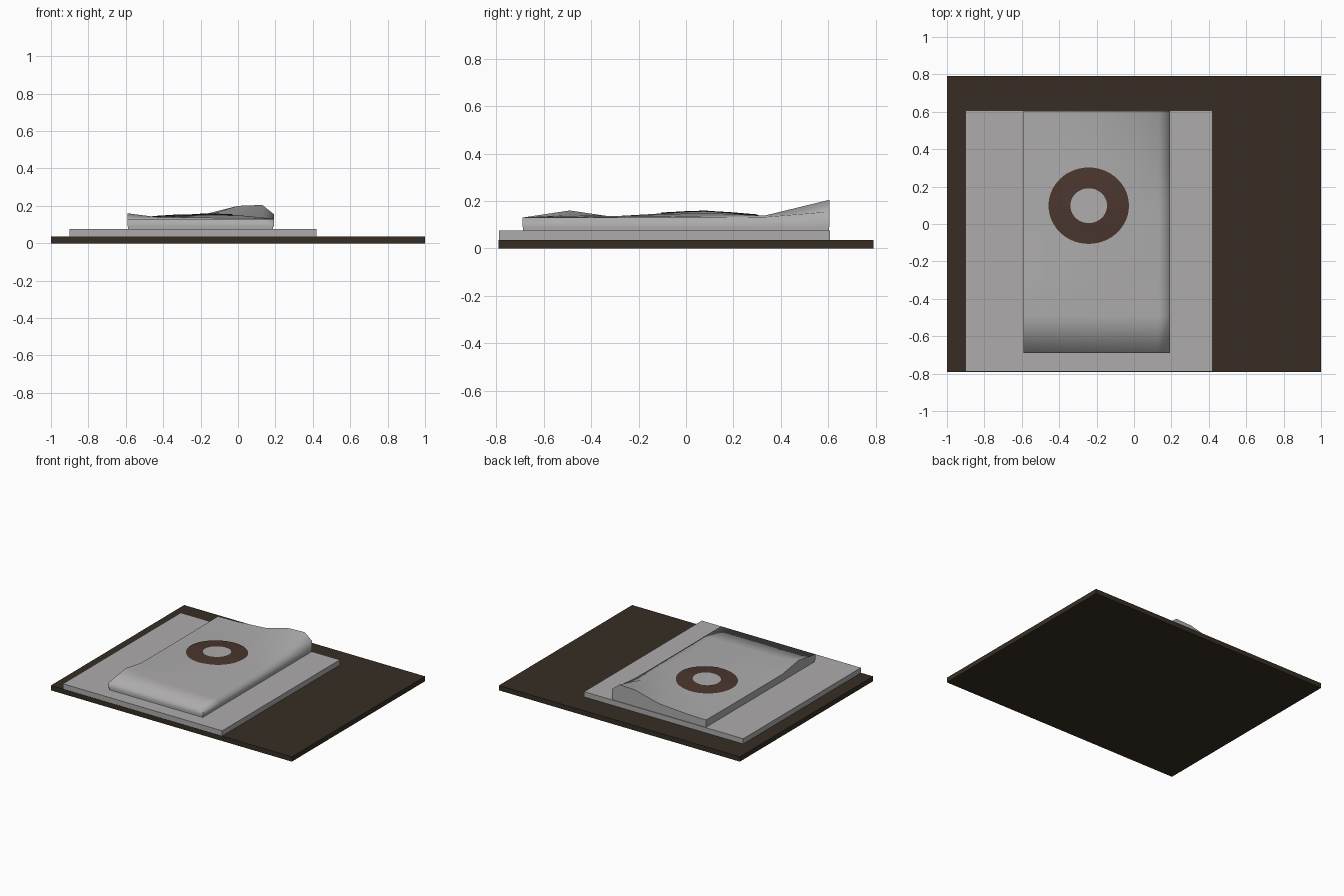
import bpy, bmesh, math

if "Cube" in bpy.data.objects:
    bpy.data.objects.remove(bpy.data.objects["Cube"])


def material(name, rgb):
    m = bpy.data.materials.new(name)
    m.diffuse_color = (*rgb, 1)
    m.use_nodes = True
    m.node_tree.nodes["Principled BSDF"].inputs["Base Color"].default_value = m.diffuse_color
    return m


WOOD = material("dark_brown_board", (0.038, 0.027, 0.017))
PAPER = material("grey_paper", (0.42, 0.41, 0.41))
STAIN = material("brown_stain", (0.070, 0.037, 0.027))


def finish(name, bm, mat):
    bmesh.ops.recalc_face_normals(bm, faces=bm.faces)
    me = bpy.data.meshes.new(name)
    bm.to_mesh(me)
    bm.free()
    me.materials.append(mat)
    ob = bpy.data.objects.new(name, me)
    bpy.context.collection.objects.link(ob)
    return ob


def box(name, x0, x1, y0, y1, z0, z1, mat):
    bm = bmesh.new()
    bmesh.ops.create_cube(bm, size=1)
    for v in bm.verts:
        v.co = (x1 if v.co.x > 0 else x0, y1 if v.co.y > 0 else y0,
                z1 if v.co.z > 0 else z0)
    return finish(name, bm, mat)


# Board, wide sheet and lower pages
box("board", -1, 1, -0.79, 0.79, 0, 0.036, WOOD)
box("wide_sheet", -0.90, 0.42, -0.788, 0.607, 0.036, 0.075, PAPER)
box("lower_pages", -0.587, 0.188, -0.687, 0.602, 0.075, 0.092, PAPER)

# Wavy top page: coarse grid of heights, rows run front to back
XS = [-0.59, -0.45, -0.20, 0.0, 0.13, 0.192]
YS = [-0.69, -0.49, -0.30, 0.08, 0.33, 0.605]
HEIGHTS = [
    [.130, .130, .130, .130, .130, .130],
    [.160, .142, .137, .135, .133, .131],
    [.130, .132, .136, .136, .133, .130],
    [.130, .142, .158, .150, .137, .130],
    [.130, .132, .137, .138, .138, .132],
    [.132, .134, .150, .200, .205, .155],
]
BOTTOM = 0.090


def height(x, y):
    i = max(k for k in range(5) if XS[k] <= x)
    j = max(k for k in range(5) if YS[k] <= y)
    u = (x - XS[i]) / (XS[i + 1] - XS[i])
    w = (y - YS[j]) / (YS[j + 1] - YS[j])
    a = HEIGHTS[j][i] * (1 - u) + HEIGHTS[j][i + 1] * u
    b = HEIGHTS[j + 1][i] * (1 - u) + HEIGHTS[j + 1][i + 1] * u
    return a * (1 - w) + b * w


bm = bmesh.new()
top = [[bm.verts.new((x, y, HEIGHTS[j][i])) for i, x in enumerate(XS)]
       for j, y in enumerate(YS)]
for j in range(5):
    for i in range(5):
        bm.faces.new((top[j][i], top[j][i + 1], top[j + 1][i + 1], top[j + 1][i]))
rim = ([top[0][i] for i in range(5)] + [top[j][5] for j in range(5)]
       + [top[5][i] for i in range(5, 0, -1)] + [top[j][0] for j in range(5, 0, -1)])
low = [bm.verts.new((v.co.x, v.co.y, BOTTOM)) for v in rim]
for k in range(20):
    n = (k + 1) % 20
    bm.faces.new((rim[k], low[k], low[n], rim[n]))
bm.faces.new(low)
# Front and right rims are rounded by shading, all other side edges stay sharp
for f in bm.faces:
    f.smooth = True
for e in bm.edges:
    a, b = e.verts
    in_rim = a in rim and b in rim and len({len(f.verts) for f in e.link_faces}) == 1
    if a in low and b in low:
        e.smooth = False
    elif in_rim and ((a.co.x == b.co.x and a.co.x < -0.58)
                     or (a.co.y == b.co.y and a.co.y > 0.6)):
        e.smooth = False
    elif a in low or b in low:
        corner = abs(a.co.x + 0.199) > 0.385 and (a.co.y < -0.68 or a.co.y > 0.6)
        e.smooth = not corner
finish("top_page", bm, PAPER)

# Ring stain draped over the page
bm = bmesh.new()
N = 56
rings = []
for r in (0.098, 0.137, 0.176, 0.215):
    loop = []
    for k in range(N):
        t = 2 * math.pi * k / N
        x, y = -0.242 + r * math.cos(t), 0.098 + r * 0.95 * math.sin(t)
        loop.append(bm.verts.new((x, y, height(x, y) + 0.004)))
    rings.append(loop)
for a, b in zip(rings, rings[1:]):
    for k in range(N):
        n = (k + 1) % N
        bm.faces.new((a[k], b[k], b[n], a[n])).smooth = True
ob = finish("ring_stain", bm, STAIN)
if ob.data.polygons[0].normal.z < 0:
    ob.data.flip_normals()
